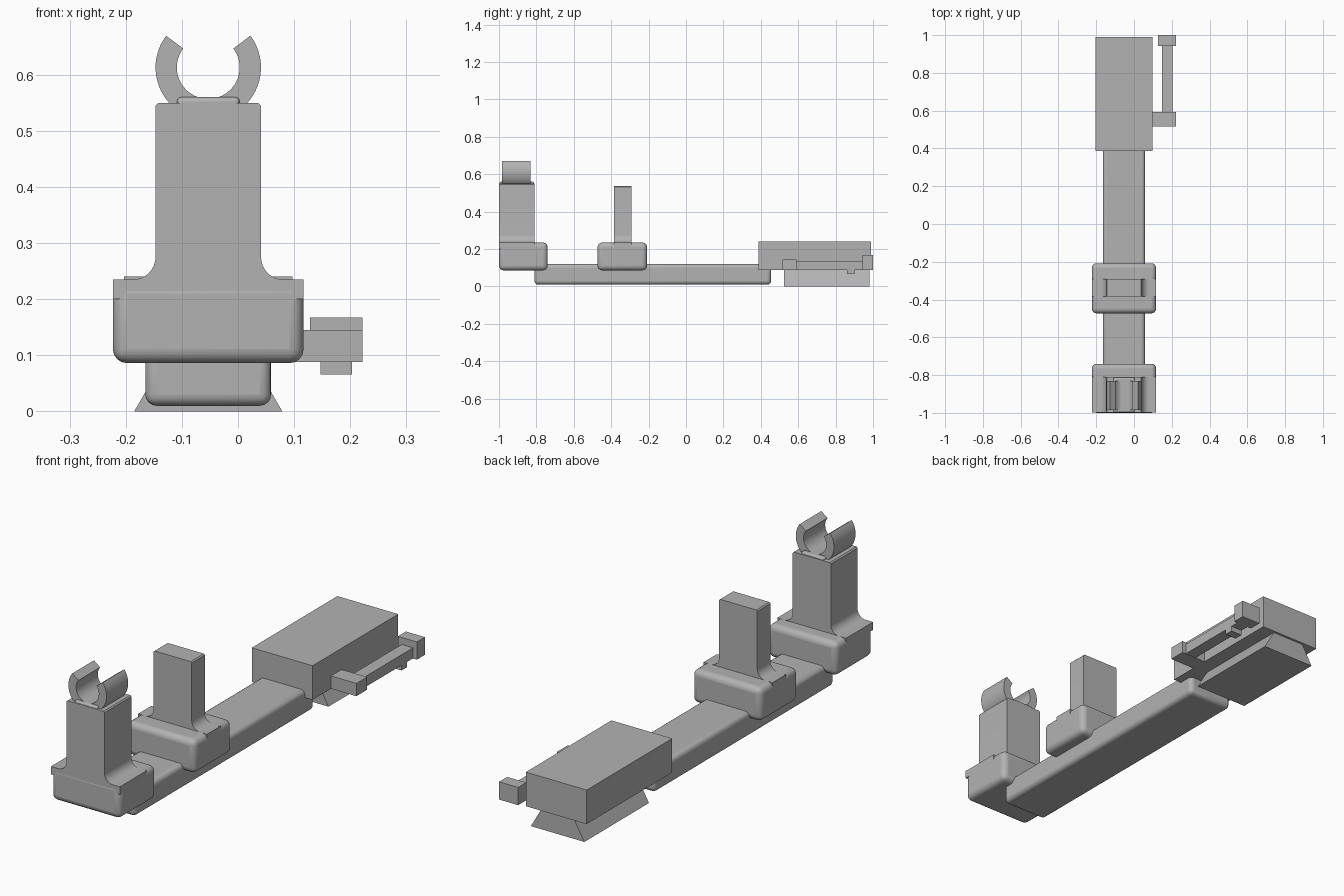
import bpy
import bmesh
from math import sin, cos, radians

if "Cube" in bpy.data.objects:
    bpy.data.objects.remove(bpy.data.objects["Cube"], do_unlink=True)

CX = -0.053  # centre line of the body

grey = bpy.data.materials.new("plain_grey")
grey.use_nodes = True
COLOUR = (0.45, 0.45, 0.45, 1)
grey.diffuse_color = COLOUR
grey.node_tree.nodes["Principled BSDF"].inputs["Base Color"].default_value = COLOUR


def finish(name, bm, bevel=0, segments=4):
    bmesh.ops.recalc_face_normals(bm, faces=bm.faces)
    mesh = bpy.data.meshes.new(name)
    bm.to_mesh(mesh)
    bm.free()
    mesh.materials.append(grey)
    ob = bpy.data.objects.new(name, mesh)
    bpy.context.collection.objects.link(ob)
    if bevel:
        mod = ob.modifiers.new("rounding", "BEVEL")
        mod.width = bevel
        mod.segments = segments
        mod.limit_method = "ANGLE"
        mod.angle_limit = radians(40)
    bpy.ops.object.select_all(action="DESELECT")
    ob.select_set(True)
    bpy.context.view_layer.objects.active = ob
    bpy.ops.object.shade_smooth_by_angle(angle=radians(30))
    return ob


def extrude(name, profile, y0, y1, bevel=0, segments=4):
    """Extrude an x-z outline along y."""
    bm = bmesh.new()
    face = bm.faces.new([bm.verts.new((x, y0, z)) for x, z in profile])
    out = bmesh.ops.extrude_face_region(bm, geom=[face])
    for v in out["geom"]:
        if isinstance(v, bmesh.types.BMVert):
            v.co.y = y1
    return finish(name, bm, bevel, segments)


def box(name, x0, x1, y0, y1, z0, z1, bevel=0, segments=4):
    return extrude(name, [(x0, z0), (x1, z0), (x1, z1), (x0, z1)],
                   y0, y1, bevel, segments)


def mirrored(half):
    """Close a right-hand half outline about the centre line."""
    return [(CX + x, z) for x, z in half] + [(CX - x, z) for x, z in reversed(half)]


def arc(r, a0, a1, cx, cz, n):
    return [(cx + r * cos(radians(a0 + (a1 - a0) * i / n)),
             cz + r * sin(radians(a0 + (a1 - a0) * i / n))) for i in range(n + 1)]


def post(name, y0, y1, top):
    """Upright with filleted shoulders."""
    half = [(0.17, 0.2), (0.17, 0.235)]
    half += arc(0.04, 270, 180, 0.134, 0.275, 8)
    half += [(0.094, top - 0.005), (0.089, top)]
    return extrude(name, mirrored(half), y0, y1)


# Long rail
box("rail", CX - 0.112, CX + 0.112, -0.81, 0.455, 0.01, 0.12, 0.02)

# Two sliding blocks with uprights
box("front_block", CX - 0.17, CX + 0.17, -1, -0.74, 0.086, 0.235, 0.025)
post("front_post", -0.999, -0.81, 0.55)
box("middle_block", CX - 0.17, CX + 0.17, -0.473, -0.208, 0.086, 0.235, 0.025)
post("middle_post", -0.385, -0.292, 0.537)

# Open ring clip on its pad
box("clip_pad", CX - 0.056, CX + 0.056, -0.997, -0.813, 0.5, 0.56, 0.008, 3)
ring = arc(0.094, 143, 397, CX, 0.613, 40) + arc(0.056, 397, 143, CX, 0.613, 40)
extrude("ring_clip", ring, -0.985, -0.832)

# Rear housing with flared foot
box("rear_housing", CX - 0.15, CX + 0.15, 0.387, 0.99, 0.088, 0.24)
extrude("dovetail_foot", mirrored([(0.132, 0), (0.08, 0.09)]), 0.525, 0.98)

# Side lever
box("lever_mount", 0.09, 0.222, 0.517, 0.592, 0.088, 0.145)
box("lever_rod", 0.147, 0.203, 0.56, 0.97, 0.089, 0.136)
box("lever_knob", 0.128, 0.222, 0.943, 1, 0.088, 0.167)
box("lever_tab", 0.147, 0.203, 0.862, 0.902, 0.066, 0.1)
